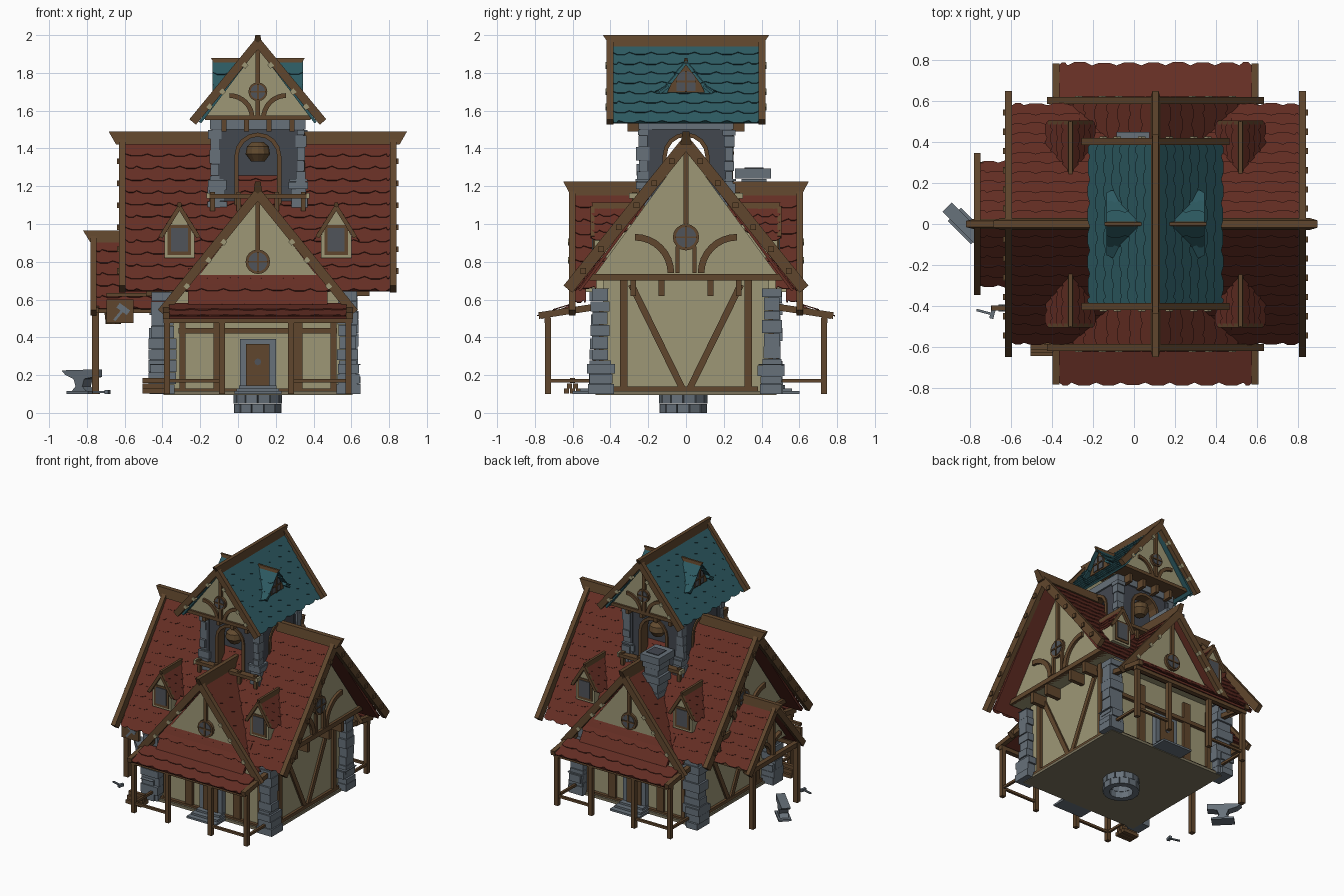
import bpy, bmesh, math, random
from mathutils import Vector

random.seed(4)
if "Cube" in bpy.data.objects:
    bpy.data.objects.remove(bpy.data.objects["Cube"])

COLORS = {
    "red_tile": (.13, .0275, .0175), "teal_tile": (.026, .102, .121), "timber": (.118, .062, .026),
    "plaster": (.34, .31, .18), "stone": (.135, .165, .195), "dark_stone": (.055, .063, .078),
    "glass": (.08, .088, .1), "floor": (.2, .175, .11), "bronze": (.12, .068, .028),
}
MATS = {}
for key, rgb in COLORS.items():
    m = bpy.data.materials.new(key)
    m.use_nodes = True
    m.diffuse_color = (*rgb, 1)
    m.node_tree.nodes["Principled BSDF"].inputs["Base Color"].default_value = (*rgb, 1)
    m.node_tree.nodes["Principled BSDF"].inputs["Roughness"].default_value = .9
    MATS[key] = m

PARTS = {}
C = .105                      # house centre line
BOTH = (-1, 1)


# Local frame: u across a wall, v up, w outward
def frame(angle, cx=C, cy=0):
    global ORG, U, W
    a = math.radians(angle)
    ORG = Vector((cx, cy, 0))
    U, W = Vector((math.cos(a), math.sin(a), 0)), Vector((math.sin(a), -math.cos(a), 0))


def solid(name, mat, la, lb):
    bm = PARTS.setdefault((name, mat), bmesh.new())
    a, b = [[bm.verts.new(ORG + U * p[0] + W * p[2] + Vector((0, 0, p[1]))) for p in l] for l in (la, lb)]
    faces = [bm.faces.new(a), bm.faces.new(b[::-1])]
    for i in range(len(a)):
        j = (i + 1) % len(a)
        faces.append(bm.faces.new((a[j], a[i], b[i], b[j])))
    bmesh.ops.recalc_face_normals(bm, faces=faces)


def prism(name, mat, pts, w0, w1):
    solid(name, mat, [(u, v, w0) for u, v in pts], [(u, v, w1) for u, v in pts])


def box(name, mat, u0, u1, v0, v1, w0, w1):
    prism(name, mat, [(u0, v0), (u1, v0), (u1, v1), (u0, v1)], w0, w1)


def beam(name, p, q, width, w0, w1, mat="timber"):
    p, q = Vector(p), Vector(q)
    d = (q - p).normalized() * width / 2
    n = Vector((-d.y, d.x))
    prism(name, mat, [p + n, p - n, q - n, q + n], w0, w1)


def bar(name, p, q, width, mat="timber"):
    p, q = Vector(p), Vector(q)
    d = (q - p).normalized()
    s = d.cross(Vector((0, 1, 0) if abs(d.y) < .9 else (1, 0, 0))).normalized() * width / 2
    t = d.cross(s)
    corners = [s + t, s - t, -s - t, t - s]
    solid(name, mat, [p + c for c in corners], [q + c for c in corners])


def circle(cu, cv, r, n=16, a0=0, a1=360):
    return [(cu + r * math.cos(math.radians(a0 + (a1 - a0) * i / n)),
             cv + r * math.sin(math.radians(a0 + (a1 - a0) * i / n))) for i in range(n + (a1 - a0 < 360))]


def arc(name, cu, cv, r, a0, a1, width, w0, w1, mat="timber", n=8):
    prism(name, mat, circle(cu, cv, r + width / 2, n, a0, a1) + circle(cu, cv, r - width / 2, n, a0, a1)[::-1], w0, w1)


def round_window(name, v, r, w):
    prism(name + "_frame", "timber", circle(0, v, r), w, w + .02)
    prism(name + "_glass", "glass", circle(0, v, r * .78), w, w + .024)
    for d in ((r * .8, 0), (0, r * .8)):
        beam(name + "_bars", (-d[0], v - d[1]), (d[0], v + d[1]), .01, w, w + .03)


# Rows of shingles with scalloped lower edges
def tiles(name, mat, O, D, N, A, a0, a1, rows, tw, valley=None):
    O, D, N, A = Vector(O), Vector(D), Vector(N).normalized(), Vector(A)
    L = D.length
    D.normalize()
    step = L / rows
    pt = lambda a, d, h: O + A * a + D * d + N * h
    if valley is None:
        solid(name, mat, [pt(a0, 0, 0), pt(a1, 0, 0), pt(a1, L, 0), pt(a0, L, 0)],
              [pt(a0, 0, -.015), pt(a1, 0, -.015), pt(a1, L, -.015), pt(a0, L, -.015)])
    for r in range(rows):
        start = a0 if valley is None else a0 + (valley - a0) * r / rows
        for j in range(int((a1 - a0) / tw) + 2):
            b0 = a0 + (j - .5 * (r % 2)) * tw
            lo, hi = max(b0, start), min(b0 + tw, a1)
            if hi - lo < .01:
                continue
            g, t, e = (hi - lo) * .28, r * step, (r + 1) * step
            drop = .012 + random.uniform(0, .005)
            line = [(lo, t, 0), (hi, t, 0), (hi, e, .006), (hi - g, e + drop, .007),
                    (lo + g, e + drop, .007), (lo, e, .006)]
            solid(name, mat, [pt(*p) for p in line], [pt(a, d, h + .006) for a, d, h in line])


def gable_roof(name, mat, top, half, low, w0, w1, rows, tw=.115, valley=None):
    for s in BOTH:
        tiles(name, mat, (0, top, 0), (s * half, low - top, 0), (s * (top - low), half, 0),
              (0, 0, 1), w0, w1, rows, tw, valley)


def barge(name, top, half, low, width, w0, w1):
    for s in BOTH:
        beam(name, (s * half, low), (0, top), width, w0, w1)


# Pale peg ends set on the sloping boards
def pegs(name, top, half, low, w, steps):
    for s in BOTH:
        for t in steps:
            p = Vector((s * half * t, top + (low - top) * t))
            d = Vector((s * half, low - top)).normalized() * .013
            beam(name, p - d, p + d, .026, w - .02, w + .006, "plaster")


def ridge(name, v0, v1, w0, w1, width=.04, flare=.04):
    h = width / 2
    solid(name, "timber", [(-h, v0, w0), (h, v0, w0), (h, v0, w1 - flare), (-h, v0, w1 - flare)],
          [(-h * .6, v1, w0), (h * .6, v1, w0), (h * .6, v1, w1), (-h * .6, v1, w1)])


def stones(name, cu, cw, su, sw, v0, v1, h):
    v = v0
    while v < v1:
        e = min(v + h * random.uniform(.8, 1.2), v1)
        a, b = su / 2 + random.uniform(-.01, .01), sw / 2 + random.uniform(-.01, .01)
        box(name, "stone", cu - a, cu + a, v, e - .002, cw - b, cw + b)
        v = e


# House body and floor, stone foot ring
frame(0)
box("house_walls", "plaster", -.47, .47, .11, .72, -.44, .44)
box("floor_plate", "floor", -.5, .5, .095, .115, -.48, .48)
for k in range(12):
    for row, v in enumerate((0, .05)):
        frame(k * 30 + row * 15, C, -.015)
        box("foot_ring", "stone", -.03, .03, v, v + .048, .08, .125)
frame(0)
for sx in BOTH:
    for sy in BOTH:
        left = sx < 0
        stones("corner_stones", sx * .475 - .03 * left, sy * .455, .1 + .03 * left, .1, .1, .66, .06)
        stones("corner_footing", sx * .48 - .04 * left, sy * .45, .11, .13, .1, .26, .05)
        stones("tower_corner", sx * .228, sy * .228, .055, .055, 1.08, 1.5, .065)
        stones("tower_corner_foot", sx * .215, sy * .215, .085, .085, 1.08, 1.24, .05)

# Main roof and gable ends
frame(90)
gable_roof("main_roof", "red_tile", 1.43, .57, .652, -.7, .7, 12)
for a in (90, 270):
    frame(a)
    ridge("main_ridge", 1.42, 1.49, .24, .79, .06)
    barge("main_barge", 1.43, .625, .655, .06, .70, .735)
    prism("main_gable", "plaster", [(-.505, .7), (.505, .7), (0, 1.395)], .46, .58)
    box("gable_tie", "timber", -.51, .51, .7, .735, .46, .6)
    beam("gable_post", (0, 1), (0, 1.39), .025, .58, .6)
    round_window("gable_window", .93, .07, .58)
    box("wall_sill", "timber", -.38, .38, .1, .14, .46, .49)
    for s in BOTH:
        arc("gable_brace", s * .27, .74, .19, 0 if s < 0 else 90, 90 if s < 0 else 180, .035, .58, .6)
        beam("gable_strut", (s * .045, .74), (s * .045, .88), .022, .58, .6)
        beam("wall_post", (s * .33, .12), (s * .33, .7), .04, .46, .49)
        beam("wall_brace", (s * .29, .68), (s * .02, .13), .035, .46, .485)
        for u in (.13, .28):
            box("jetty_bracket", "timber", s * u - .015, s * u + .015, .62, .7, .46, .59)
        for k in range(6):
            t = .12 + k * .15
            bar("purlin_end", (s * .625 * t, 1.425 - .775 * t, .705), (s * .625 * t, 1.425 - .775 * t, .745), .03)

# Front and back: cross gable, porch, door and dormers
for a in (0, 180):
    frame(a)
    gable_roof("cross_roof", "red_tile", 1.165, .5, .52, .14, .59, 9, valley=.64)
    ridge("cross_ridge", 1.15, 1.225, .15, .65, .05)
    barge("cross_barge", 1.16, .51, .53, .05, .585, .62)
    pegs("cross_pegs", 1.12, .5, .52, .62, (.36, .52, .75))
    prism("cross_gable", "plaster", [(-.38, .64), (.38, .64), (0, 1.13)], .4, .53)
    round_window("cross_window", .8, .065, .53)
    beam("cross_post", (0, .86), (0, 1.12), .025, .53, .55)
    tiles("porch_roof", "red_tile", (0, .765, .5), (0, -.195, .11), (0, .11, .195), (1, 0, 0), -.37, .37, 2, .12)
    tiles("porch_roof", "red_tile", (0, .575, .6), (0, -.065, .17), (0, .17, .065), (1, 0, 0), -.47, .47, 2, .12)
    box("porch_beam", "timber", -.5, .5, .475, .505, .715, .75)
    for u in (-.48, -.19, .175, .48):
        box("porch_post", "timber", u - .016, u + .016, .1, .5, .715, .747)
    for s in BOTH:
        bar("porch_rafter", (s * .485, .57, .42), (s * .485, .515, .78), .035)
        bar("porch_rail", (s * .48, .17, .73), (s * .19, .17, .73), .018)
        bar("porch_rail", (s * .48, .17, .73), (s * .48, .17, .46), .018)
        for u in (.19, .22, .4):
            box("front_post", "timber", s * u - .016, s * u + .016, .1, .58, .43, .46)
    box("front_beam", "timber", -.42, .42, .42, .45, .43, .465)
    box("front_sill", "timber", -.45, .45, .1, .13, .43, .465)
    box("door_surround", "stone", -.095, .095, .1, .39, .43, .48)
    box("door", "timber", -.062, .062, .14, .365, .43, .488)
    prism("door_pane", "glass", circle(0, .27, .018, 8), .48, .493)
    for k in range(3):
        box("door_step", "stone", -.1 - k * .012, .1 + k * .012, .1, .145 - k * .015, .45, .52 + k * .04)
    for s in BOTH:
        frame(a, C + s * .415)
        prism("dormer_wall", "plaster", [(-.08, .82), (.08, .82), (.08, .94), (0, 1.07), (-.08, .94)], .25, .485)
        box("dormer_frame", "timber", -.062, .062, .835, .995, .4, .492)
        box("dormer_glass", "glass", -.045, .045, .855, .98, .4, .497)
        gable_roof("dormer_roof", "red_tile", 1.09, .105, .92, .22, .5, 4, .08, valley=.4)
        barge("dormer_barge", 1.09, .1, .93, .022, .485, .505)
        ridge("dormer_ridge", 1.08, 1.115, .22, .5, .03, .01)

# Tower, arches, bell
for a in (0, 90, 180, 270):
    frame(a)
    hole = circle(0, 1.36, .11, 12, 0, 180)[::-1]
    prism("tower_wall", "dark_stone", [(-.245, 1.05), (-.11, 1.05)] + hole
          + [(.11, 1.05), (.245, 1.05), (.245, 1.56), (-.245, 1.56)], .18, .24)
    box("tower_stone_band", "stone", -.252, .252, 1.5, 1.555, .2, .252)
    arc("arch_trim", 0, 1.36, .113, 0, 180, .022, .17, .25)
    for s in BOTH:
        box("arch_trim", "timber", s * .113 - .011, s * .113 + .011, 1.1, 1.36, .17, .25)
frame(0)
box("tower_ceiling", "dark_stone", -.24, .24, 1.53, 1.56, -.24, .24)
gable_roof("tower_roof", "teal_tile", 1.955, .312, 1.542, -.39, .39, 8)
for a in (0, 180):
    frame(a)
    box("arch_backing", "dark_stone", -.13, .13, 1.1, 1.5, .12, .14)
    for r0, r1, v0, v1 in ((.065, .058, 1.37, 1.41), (.058, .03, 1.41, 1.435), (.035, .065, 1.33, 1.37)):
        solid("bell", "bronze", [(x, v0, z + .19) for x, z in circle(0, 0, r0, 12)],
              [(x, v1, z + .19) for x, z in circle(0, 0, r1, 12)])
    box("balcony_beam", "timber", -.26, .26, 1.135, 1.16, .25, .3)
    prism("tower_gable", "plaster", [(-.285, 1.555), (.285, 1.555), (0, 1.93)], .22, .35)
    box("tower_tie", "timber", -.28, .28, 1.55, 1.575, .24, .365)
    beam("tower_king_post", (0, 1.57), (0, 1.92), .025, .35, .37)
    round_window("tower_window", 1.7, .05, .355)
    barge("tower_barge", 1.96, .345, 1.54, .045, .385, .42)
    pegs("tower_pegs", 1.92, .34, 1.52, .42, (.2, .55, .75))
    ridge("tower_ridge", 1.94, 2, 0, .44, .045)
    for s in BOTH:
        arc("tower_brace", s * .15, 1.56, .12, 0 if s < 0 else 90, 90 if s < 0 else 180, .025, .35, .365)
        for u in (.06, .18):
            box("tower_bracket", "timber", s * u - .013, s * u + .013, 1.49, 1.55, .24, .31)
        for u in (.1, .24):
            box("balcony_bracket", "timber", s * u - .012, s * u + .012, 1.07, 1.17, .26, .285)
        box("balcony_tip", "plaster", s * .265 - .008, s * .265 + .008, 1.135, 1.165, .255, .303)
for a in (90, 270):
    frame(a)
    gable_roof("roof_dormer_top", "teal_tile", 1.86, .095, 1.735, .05, .24, 2, .1, valley=.12)
    for s in BOTH:
        tiles("roof_dormer_flare", "teal_tile", (s * .095, 1.735, 0), (s * .05, -.035, 0), (s * .035, .05, 0),
              (0, 0, 1), .15, .24, 1, .1)
    prism("roof_dormer_face", "timber", [(-.1, 1.695), (.1, 1.695), (.08, 1.74), (0, 1.845), (-.08, 1.74)], .1, .215)
    prism("roof_dormer_glass", "glass", [(-.05, 1.705), (.05, 1.705)] + circle(0, 1.76, .05, 8, 0, 180), .2, .222)
    beam("roof_dormer_bar", (0, 1.7), (0, 1.81), .012, .2, .228)
    beam("roof_dormer_bar", (-.05, 1.755), (.05, 1.755), .01, .2, .228)
    ridge("roof_dormer_ridge", 1.85, 1.88, .05, .25, .025, .02)

# Workshop lean-to
frame(270)
gable_roof("shed_roof", "red_tile", .92, .29, .555, .48, .86, 6)
barge("shed_barge", .925, .33, .53, .045, .855, .885)
ridge("shed_ridge", .9, .965, .48, .925, .05)
prism("shed_gable", "plaster", [(-.21, .62), (.21, .62), (0, .88)], .79, .81)
box("shed_tie", "timber", -.3, .3, .53, .565, .84, .875)
beam("shed_king_post", (0, .56), (0, .9), .025, .81, .86)
for s in BOTH:
    box("shed_post", "timber", s * .27 - .018, s * .27 + .018, .1, .56, .842, .878)
    bar("shed_plate", (s * .27, .545, .47), (s * .27, .545, .86), .03)
    arc("shed_brace", s * .12, .57, .11, 0 if s < 0 else 90, 90 if s < 0 else 180, .025, .81, .84)

# Chimney
frame(0, 0, .36)
stones("chimney", 0, 0, .13, .13, .88, 1.24, .06)
box("chimney_cap", "stone", -.085, .075, 1.24, 1.295, -.09, .1)
box("chimney_flue", "dark_stone", -.05, .05, 1.25, 1.3, -.05, .05)

# Anvil, hammer, hanging sign, bucket and firewood
frame(-45, -.82, -.01)
prism("anvil", "stone", [(-.13, .225), (-.1, .2), (-.04, .18), (-.025, .14), (-.06, .11), (.06, .11),
                         (.025, .14), (.04, .18), (.11, .19), (.11, .23)], -.032, .032)
box("anvil_base", "stone", -.08, .08, .1, .115, -.045, .045)
frame(-15, -.73, -.43)
box("hammer_handle", "stone", -.04, .04, .105, .115, -.006, .006)
box("hammer_head", "stone", .03, .05, .1, .12, -.022, .022)
frame(0, -.625, -.41)
box("sign_bracket", "timber", -.07, .14, .615, .635, -.012, .012)
box("sign_board", "timber", -.072, .072, .475, .6, -.012, .012)
for w in (-.016, .012):
    beam("sign_emblem", (-.03, .49), (.02, .55), .014, w, w + .004, "stone")
    beam("sign_emblem", (-.01, .57), (.045, .53), .03, w, w + .004, "stone")
frame(0, -.66, .18)
solid("bucket", "timber", [(x, .47, z) for x, z in circle(0, 0, .04, 10)],
      [(x, .56, z) for x, z in circle(0, 0, .05, 10)])
frame(0, -.44, -.6)
for k in range(3):
    for j in range(3 - k):
        bar("firewood", (-.065, .115 + k * .028, (j + k / 2 - 1) * .032),
            (.065, .115 + k * .028, (j + k / 2 - 1) * .032), .027)

# Emit one object per part and colour
for (name, mat), bm in PARTS.items():
    mesh = bpy.data.meshes.new(name)
    bm.to_mesh(mesh)
    bm.free()
    mesh.materials.append(MATS[mat])
    bpy.context.scene.collection.objects.link(bpy.data.objects.new(name, mesh))
